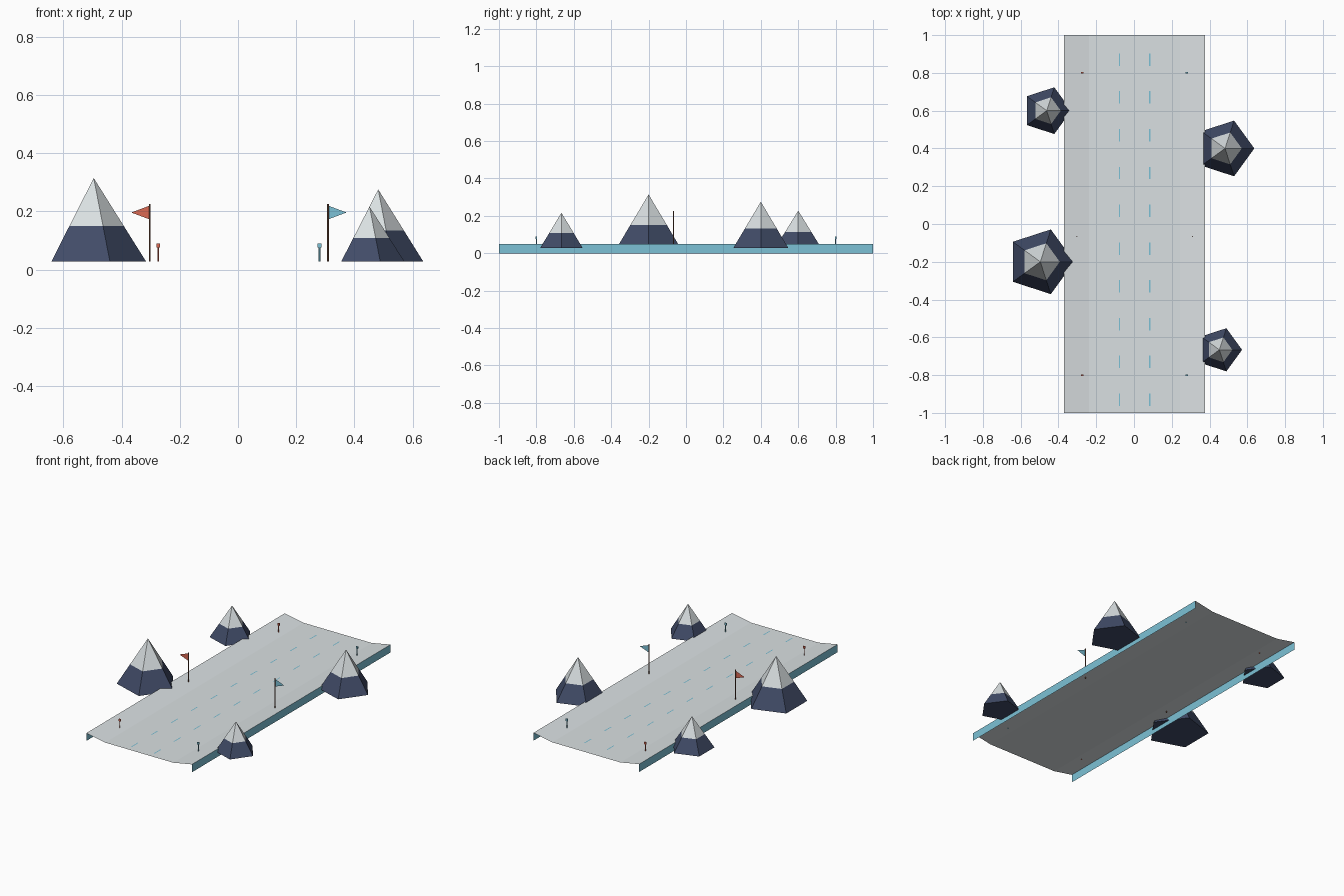
import bpy, bmesh, math

if "Cube" in bpy.data.objects:
    bpy.data.objects.remove(bpy.data.objects["Cube"], do_unlink=True)


def material(name, rgb):
    """Flat material from an sRGB 0-255 colour."""
    lin = [((c / 255 + 0.055) / 1.055) ** 2.4 for c in rgb] + [1]
    m = bpy.data.materials.new(name)
    m.use_nodes = True
    m.diffuse_color = lin
    bsdf = m.node_tree.nodes["Principled BSDF"]
    bsdf.inputs["Base Color"].default_value = lin
    bsdf.inputs["Roughness"].default_value = 0.9
    return m


SNOW = material("snow_white", (218, 224, 226))
BLUE = material("ice_blue", (124, 193, 214))
NAVY = material("navy_rock", (65, 76, 104))
RED = material("signal_red", (218, 106, 84))
BROWN = material("pole_brown", (125, 84, 66))


def make(name, bm, mats, loc=(0, 0, 0)):
    mesh = bpy.data.meshes.new(name)
    bm.to_mesh(mesh)
    bm.free()
    for m in mats:
        mesh.materials.append(m)
    ob = bpy.data.objects.new(name, mesh)
    ob.location = loc
    bpy.context.collection.objects.link(ob)
    return ob


def lathe(name, profile, sides, mats, loc):
    """Faceted solid from (radius, z) points, one corner facing +x.
    The last band takes the last material."""
    bm = bmesh.new()
    rings = []
    for r, z in profile:
        if r == 0:
            rings.append([bm.verts.new((0, 0, z))] * sides)
        else:
            angles = [math.tau * i / sides for i in range(sides)]
            rings.append([bm.verts.new((r * math.cos(a), r * math.sin(a), z)) for a in angles])
    bm.faces.new(rings[0][::-1])
    for k, (lo, hi) in enumerate(zip(rings, rings[1:])):
        for i in range(sides):
            j = (i + 1) % sides
            quad = list(dict.fromkeys((lo[i], lo[j], hi[j], hi[i])))
            face = bm.faces.new(quad)
            if k == len(rings) - 2:
                face.material_index = len(mats) - 1
    if profile[-1][0]:
        bm.faces.new(rings[-1])
    return make(name, bm, mats, loc)


def strip(name, section, mat):
    """Open sheet: an (x, z) section swept from front to back."""
    bm = bmesh.new()
    rows = [[bm.verts.new((x, y, z)) for x, z in section] for y in (-1, 1)]
    for i in range(len(section) - 1):
        bm.faces.new((rows[0][i], rows[0][i + 1], rows[1][i + 1], rows[1][i]))
    return make(name, bm, [mat])


MID = 0.003          # centre line of the track
HALF = 0.373         # half width of the track
FLOOR = 0.025        # height of the flat track bed
BASE = 0.0275        # foot of everything standing beside it

# Track sheet with raised edges, and its side walls
strip("track_surface", [(MID - HALF, 0.05), (MID - 0.24, FLOOR),
                        (MID + 0.24, FLOOR), (MID + HALF, 0.05)], SNOW)
strip("right_wall", [(MID - HALF, 0.05), (MID - HALF, 0)], BLUE)
strip("left_wall", [(MID + HALF, 0), (MID + HALF, 0.05)], BLUE)

# Two rows of lane dashes
bm = bmesh.new()
for x in (MID - 0.08, MID + 0.08):
    for i in range(10):
        y = -0.93 + 0.2 * i
        corners = [(-1, -1), (1, -1), (1, 1), (-1, 1)]
        bm.faces.new([bm.verts.new((x + 0.0035 * a, y + 0.033 * b, FLOOR + 0.002))
                      for a, b in corners])
make("lane_dashes", bm, [BLUE])

# Snow-capped mountains: x, y, radius, height
mountains = [(-0.496, -0.2, 0.18, 0.287), (0.482, 0.4, 0.155, 0.248),
             (0.452, -0.666, 0.12, 0.189), (-0.462, 0.6, 0.13, 0.2)]
for n, (x, y, r, h) in enumerate(mountains, 1):
    lathe(f"mountain_{n}", [(r, 0), (r * 0.573, h * 0.427), (0, h)], 5,
          [NAVY, SNOW], (x, y, BASE))

for side, label, colour in ((-1, "right", RED), (1, "left", BLUE)):
    # Flag pole and pennant pointing outward
    x = MID + side * 0.306
    lathe(f"{label}_flag_pole", [(0.003, 0), (0.003, 0.198)], 6, [BROWN], (x, -0.067, BASE))
    bm = bmesh.new()
    bm.faces.new([bm.verts.new(p) for p in ((0, 0, 0.172), (side * 0.064, 0, 0.196), (0, 0, 0.22))])
    make(f"{label}_pennant", bm, [colour], (x, -0.067, 0))
    # Marker posts with a small block on top at both ends
    for y, end in ((-0.8, "front"), (0.8, "back")):
        mx = MID + side * 0.277
        lathe(f"{label}_{end}_marker_post", [(0.003, 0), (0.003, 0.05)], 6, [colour], (mx, y, BASE))
        bm = bmesh.new()
        bmesh.ops.create_cube(bm, size=1)
        bmesh.ops.scale(bm, vec=(0.013, 0.007, 0.014), verts=bm.verts)
        make(f"{label}_{end}_marker_cap", bm, [colour], (mx, y, 0.082))
